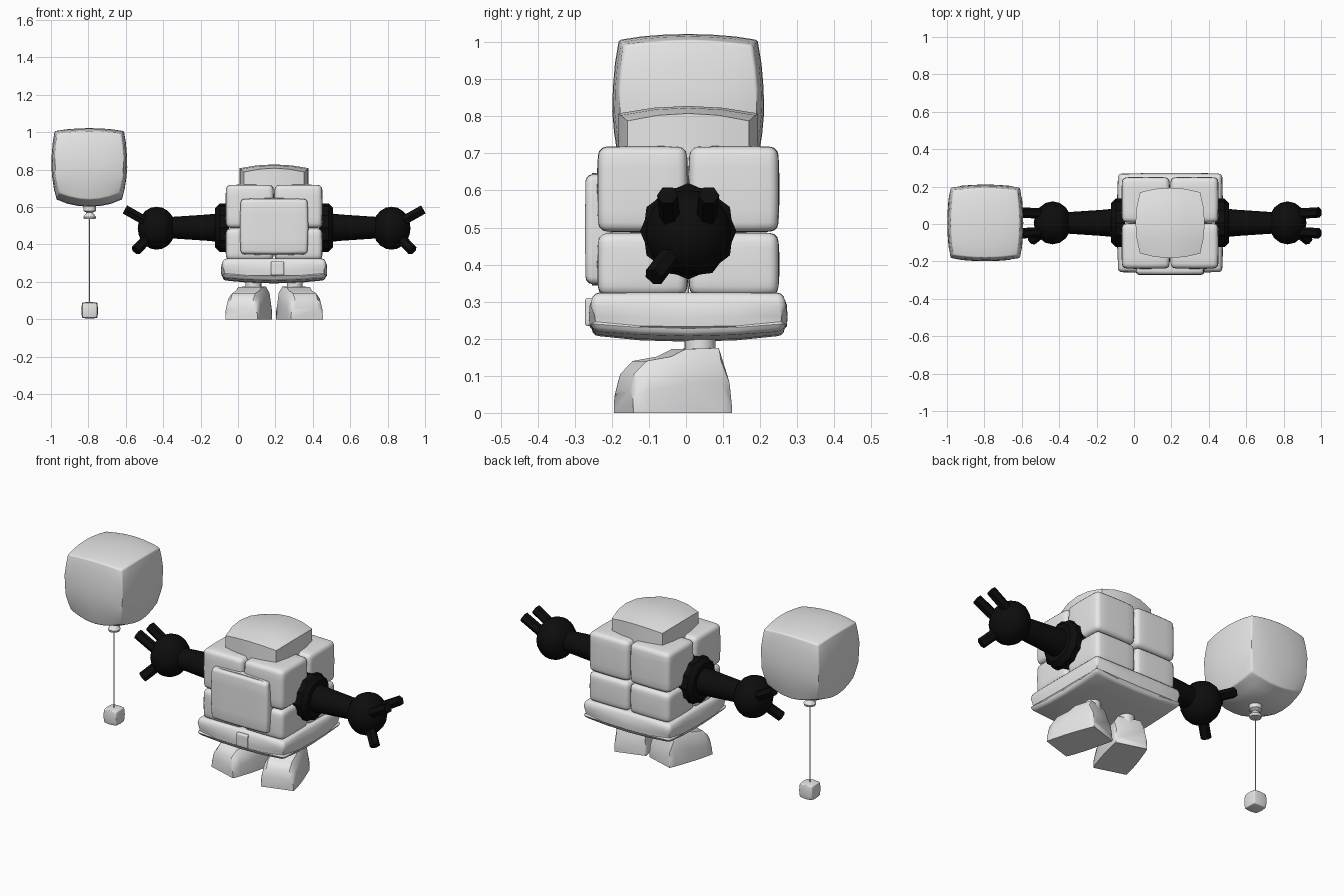
import bpy, bmesh, math
from mathutils import Vector, Matrix

if "Cube" in bpy.data.objects:
    bpy.data.objects.remove(bpy.data.objects["Cube"], do_unlink=True)


def material(name, value):
    m = bpy.data.materials.new(name)
    m.use_nodes = True
    colour = (value, value, value, 1)
    m.diffuse_color = colour
    m.node_tree.nodes["Principled BSDF"].inputs["Base Color"].default_value = colour
    return m


GREY = material("light grey", 0.8)
BLACK = material("black", 0.004)
CX, CY = 0.193, 0.006      # centre of the figure
BX = -0.795                # centre of the balloon


def finish(bm, name, mat, angle=35):
    bmesh.ops.recalc_face_normals(bm, faces=bm.faces)
    mesh = bpy.data.meshes.new(name)
    bm.to_mesh(mesh)
    bm.free()
    ob = bpy.data.objects.new(name, mesh)
    bpy.context.collection.objects.link(ob)
    mesh.materials.append(mat)
    bpy.ops.object.select_all(action="DESELECT")
    ob.select_set(True)
    bpy.context.view_layer.objects.active = ob
    bpy.ops.object.shade_smooth_by_angle(angle=math.radians(angle))
    return ob


def puffed_box(name, lo, hi, side=0.0, tall=0.0, top=0.0, bottom=0.0,
               front=0.0, taper=0.0, bevel=0.012, cuts=3):
    """Box whose faces bulge: its corners are drawn in from the given limits."""
    lo, hi = Vector(lo), Vector(hi)
    mid, half = (lo + hi) / 2, (hi - lo) / 2
    bm = bmesh.new()
    bmesh.ops.create_cube(bm, size=2)
    bmesh.ops.subdivide_edges(bm, edges=bm.edges[:], cuts=cuts, use_grid_fill=True)
    for v in bm.verts:
        x, y, z = v.co
        narrow = 1 - tall * z * z - (taper if z < 0 else 0) * abs(z)
        lift = top if z > 0 else bottom
        v.co = mid + Vector((half.x * x * (narrow - side * y * y),
                             half.y * y * (narrow - (side + front) * x * x),
                             half.z * z * (1 - lift * (x * x + y * y) / 2)))
    if bevel:
        sharp = [e for e in bm.edges if e.calc_face_angle(0) > 0.8]
        bmesh.ops.bevel(bm, geom=sharp, offset=bevel, segments=3,
                        profile=0.5, affect="EDGES", clamp_overlap=True)
    return finish(bm, name, GREY)


def lathe(name, profile, start, direction, mat, sides=16, scallop=0.0):
    """Turned part: profile holds (distance, radius) pairs along direction."""
    turn = Vector(direction).to_track_quat("Z", "Y").to_matrix()
    bm = bmesh.new()
    rings = []
    for d, r in profile:
        ring = []
        for i in range(sides):
            a = math.tau * i / sides
            rad = r * (1 - scallop * (i % 2))
            ring.append(bm.verts.new(Vector(start) + turn @ Vector(
                (rad * math.cos(a), rad * math.sin(a), d))))
        rings.append(ring)
    for a, b in zip(rings, rings[1:]):
        for i in range(sides):
            j = (i + 1) % sides
            bm.faces.new((a[i], a[j], b[j], b[i]))
    bm.faces.new(rings[0])
    bm.faces.new(rings[-1])
    return finish(bm, name, mat)


def rod(name, a, b, radius, mat, sides=6):
    d = Vector(b) - Vector(a)
    return lathe(name, [(0, radius), (d.length, radius)], a, d, mat, sides)


# Torso: eight padded blocks, split by grooves
for i, (x0, x1) in enumerate(((-0.26, 0), (0, 0.26))):
    for j, (y0, y1) in enumerate(((-0.246, 0), (0, 0.246))):
        for k, (z0, z1) in enumerate(((0.315, 0.487), (0.487, 0.72))):
            label = "_".join((("right", "left")[i], ("front", "back")[j],
                              ("lower", "upper")[k]))
            puffed_box("torso_block_" + label, (CX + x0, CY + y0, z0),
                       (CX + x1, CY + y1, z1), 0.02, 0.02, 0.03, 0.03, bevel=0.024)

# Belt, buckle, chest panel and cap
puffed_box("belt", (CX - 0.284, CY - 0.268, 0.192), (CX + 0.284, CY + 0.268, 0.325),
           0.01, 0.03, 0.02, 0.45, bevel=0.02)
puffed_box("buckle", (CX - 0.016, -0.272, 0.235), (CX + 0.053, -0.24, 0.31), bevel=0.006)
puffed_box("chest_panel", (CX - 0.183, -0.272, 0.343), (CX + 0.183, -0.2, 0.648),
           0.0, 0.03, 0.06, 0.06, bevel=0.018)
puffed_box("cap", (CX - 0.185, CY - 0.188, 0.64), (CX + 0.185, CY + 0.188, 0.828),
           0.13, 0.0, 0.43, 0.0, bevel=0)


def foot(name, sign):
    # Stations from heel to toe: distance, half width, height
    stations = ((0.085, 0.085, 0.04), (0.08, 0.088, 0.1), (0.055, 0.09, 0.175),
                (-0.04, 0.095, 0.172), (-0.08, 0.096, 0.152), (-0.15, 0.095, 0.14),
                (-0.185, 0.092, 0.105), (-0.195, 0.09, 0.06))
    # Cross-section: width and height factors
    outline = ((1, 0), (0.99, 0.45), (0.9, 0.8), (0.68, 1),
               (-0.68, 1), (-0.9, 0.8), (-0.99, 0.45), (-1, 0))
    bm = bmesh.new()
    turn = Matrix.Rotation(sign * math.radians(17), 3, "Z")
    base = Vector((CX + sign * 0.118, 0.018, 0))
    rings = [[bm.verts.new(base + turn @ Vector((u * w, d, v * h))) for u, v in outline]
             for d, w, h in stations]
    for a, b in zip(rings, rings[1:]):
        for i in range(len(outline)):
            j = (i + 1) % len(outline)
            bm.faces.new((a[i], a[j], b[j], b[i]))
    bm.faces.new(rings[0])
    bm.faces.new(rings[-1])
    finish(bm, name, GREY, 40)


# Limbs, mirrored about the figure's centre
for side, s in (("right", -1), ("left", 1)):
    foot(side + "_foot", s)
    rod(side + "_ankle", (CX + s * 0.11, 0.038, 0.15), (CX + s * 0.11, 0.038, 0.23),
        0.042, GREY, 16)

    def at(x, y, z):
        return (CX + s * x, CY + y, z)

    lathe(side + "_shoulder_collar", [(0, 0.13), (0.05, 0.13), (0.075, 0.105)],
          at(0.24, 0, 0.49), (s, 0, 0), BLACK, 24, 0.07)
    lathe(side + "_arm", [(0, 0.08), (0.1, 0.07), (0.25, 0.06), (0.34, 0.054)],
          at(0.26, 0, 0.49), (s, 0, 0), BLACK)

    bm = bmesh.new()
    bmesh.ops.create_uvsphere(bm, u_segments=16, v_segments=10, radius=0.115,
                              matrix=Matrix.Translation(at(0.628, 0, 0.487))
                              @ Matrix.Diagonal((0.88, 1, 1, 1)))
    finish(bm, side + "_hand", BLACK)

    for label, y in (("front", -0.056), ("back", 0.056)):
        rod(side + "_upper_finger_" + label, at(0.66, y * 0.85, 0.51),
            at(0.797, y, 0.587), 0.028, BLACK)
    rod(side + "_lower_finger", at(0.66, -0.03, 0.45), at(0.74, -0.093, 0.367),
        0.028, BLACK)

# Balloon with nozzle, string and weight
puffed_box("balloon", (BX - 0.203, CY - 0.205, 0.602), (BX + 0.203, CY + 0.205, 1.022),
           0.07, 0.08, 0.14, 0.34, taper=0.05, bevel=0.01, cuts=5)
lathe("balloon_nozzle", [(0, 0.03), (0.012, 0.034), (0.035, 0.016), (0.045, 0.034),
                         (0.068, 0.034), (0.08, 0.02)],
      (BX + 0.002, CY, 0.535), (0, 0, 1), GREY, 12)
rod("string", (BX + 0.002, CY, 0.08), (BX + 0.002, CY, 0.54), 0.003, GREY)
puffed_box("string_weight", (BX - 0.042, CY - 0.044, 0.004),
           (BX + 0.046, CY + 0.044, 0.092), 0.07, 0.07, 0.14, 0.14, bevel=0.004)
